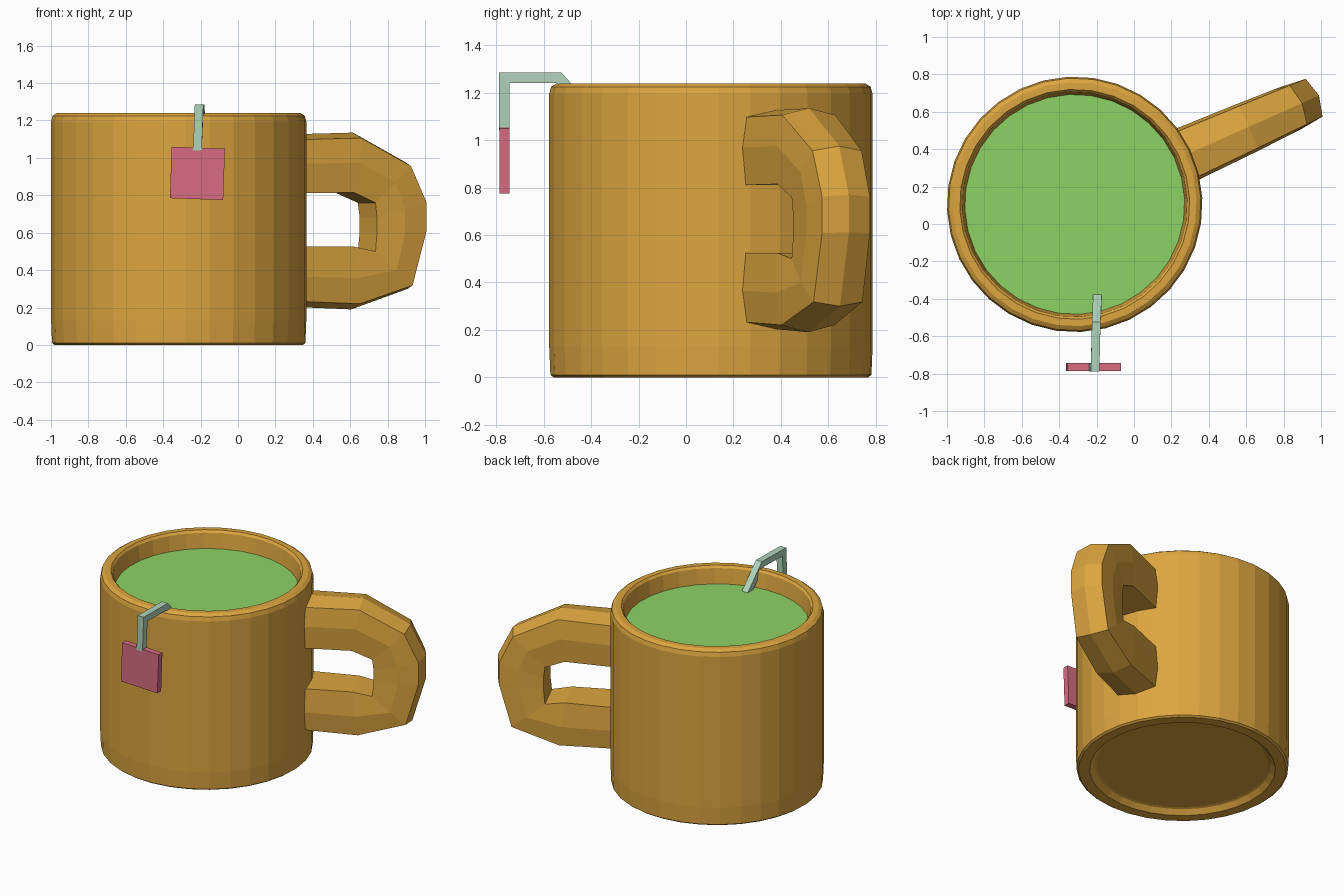
import bpy, bmesh, math
from mathutils import Vector, Matrix

cube = bpy.data.objects.get("Cube")
if cube:
    bpy.data.objects.remove(cube, do_unlink=True)

CENTRE = Vector((-0.317, 0.105, 0))
SIDES = 32
HANDLE_ANGLE = math.radians(24)


def material(name, r, g, b):
    m = bpy.data.materials.new(name)
    m.use_nodes = True
    m.diffuse_color = (r, g, b, 1)
    m.node_tree.nodes["Principled BSDF"].inputs["Base Color"].default_value = (r, g, b, 1)
    return m


ochre = material("ochre ceramic", 0.72, 0.38, 0.05)
green = material("green tea", 0.27, 0.65, 0.13)
pink = material("pink tag", 0.68, 0.15, 0.22)
mint = material("mint string", 0.43, 0.66, 0.50)


def finish(bm, name, mat):
    bmesh.ops.recalc_face_normals(bm, faces=bm.faces)
    mesh = bpy.data.meshes.new(name)
    bm.to_mesh(mesh)
    bm.free()
    mesh.materials.append(mat)
    obj = bpy.data.objects.new(name, mesh)
    bpy.context.collection.objects.link(obj)
    return obj


def loft(bm, rings, cap=True):
    """Bridge successive rings of points, closing both ends."""
    loops = [[bm.verts.new(p) for p in ring] for ring in rings]
    for a, b in zip(loops, loops[1:]):
        n = len(a)
        for i in range(n):
            j = (i + 1) % n
            bm.faces.new((a[i], a[j], b[j], b[i]))
    if cap:
        bm.faces.new(loops[0])
        bm.faces.new(loops[-1])


def circle(radius, z):
    step = 2 * math.pi / SIDES
    return [CENTRE + Vector((radius * math.cos((i + 0.25) * step),
                             radius * math.sin((i + 0.25) * step), z))
            for i in range(SIDES)]


# Mug body: recessed foot, outer wall, bevelled rim, hollow inside
profile = [(0.55, 0.035), (0.565, 0.03), (0.595, 0.0), (0.665, 0.0), (0.678, 0.01),
           (0.683, 0.13), (0.683, 1.195), (0.675, 1.225), (0.652, 1.24),
           (0.615, 1.24), (0.602, 1.225), (0.588, 1.12), (0.58, 0.12)]
bm = bmesh.new()
loft(bm, [circle(r, z) for r, z in profile])
finish(bm, "mug_body", ochre)

# Tea surface
bm = bmesh.new()
bm.faces.new([bm.verts.new(p) for p in circle(0.588, 1.12)])
finish(bm, "tea", green)

# Handle: each station is outer (r, z), inner (r, z), half width
stations = [((0.62, 1.125), (0.62, 0.81), 0.145),
            ((1.02, 1.135), (0.97, 0.815), 0.133),
            ((1.33, 0.975), (1.10, 0.76), 0.123),
            ((1.43, 0.77), (1.11, 0.68), 0.12),
            ((1.43, 0.61), (1.11, 0.60), 0.12),
            ((1.34, 0.30), (1.10, 0.50), 0.123),
            ((1.01, 0.19), (0.97, 0.525), 0.133),
            ((0.62, 0.205), (0.62, 0.525), 0.145)]
# Cross-section: depth from outer to inner, side offset
section = [(0, 0), (0.09, 0.92), (0.5, 1.04), (1, 0.95),
           (1, -0.95), (0.5, -1.04), (0.09, -0.92)]
turn = Matrix.Rotation(HANDLE_ANGLE, 3, 'Z')
rings = []
for outer, inner, half in stations:
    o, i = Vector((outer[0], 0, outer[1])), Vector((inner[0], 0, inner[1]))
    rings.append([CENTRE + turn @ (o.lerp(i, t) + Vector((0, side * half, 0)))
                  for t, side in section])
bm = bmesh.new()
loft(bm, rings)
finish(bm, "handle", ochre)

# String: square strand over the rim, mitred at its bends
path = [Vector(p) for p in ((-0.195, -0.38, 1.09), (-0.202, -0.535, 1.263),
                            (-0.208, -0.767, 1.263), (-0.217, -0.767, 1.04))]
across = Vector((1, 0, 0))
rings = []
for k, p in enumerate(path):
    d_in = (p - path[max(k - 1, 0)]).normalized()
    d_out = (path[min(k + 1, len(path) - 1)] - p).normalized()
    tangent = (d_in + d_out).normalized()
    normal = across.cross(tangent).normalized()
    stretch = 1 / max(tangent.dot(d_out if d_out.length else d_in), 0.5)
    rings.append([p + across * (0.023 * sx) + normal * (0.022 * sn * stretch)
                  for sx, sn in ((-1, -1), (1, -1), (1, 1), (-1, 1))])
bm = bmesh.new()
loft(bm, rings)
finish(bm, "string", mint)

# Tag: thin square, slightly tilted
bm = bmesh.new()
bmesh.ops.create_cube(bm, size=1)
bmesh.ops.scale(bm, vec=(0.285, 0.042, 0.275), verts=bm.verts)
tag = finish(bm, "tag", pink)
tag.location = (-0.217, -0.765, 0.917)
tag.rotation_euler = (0, math.radians(2), 0)
